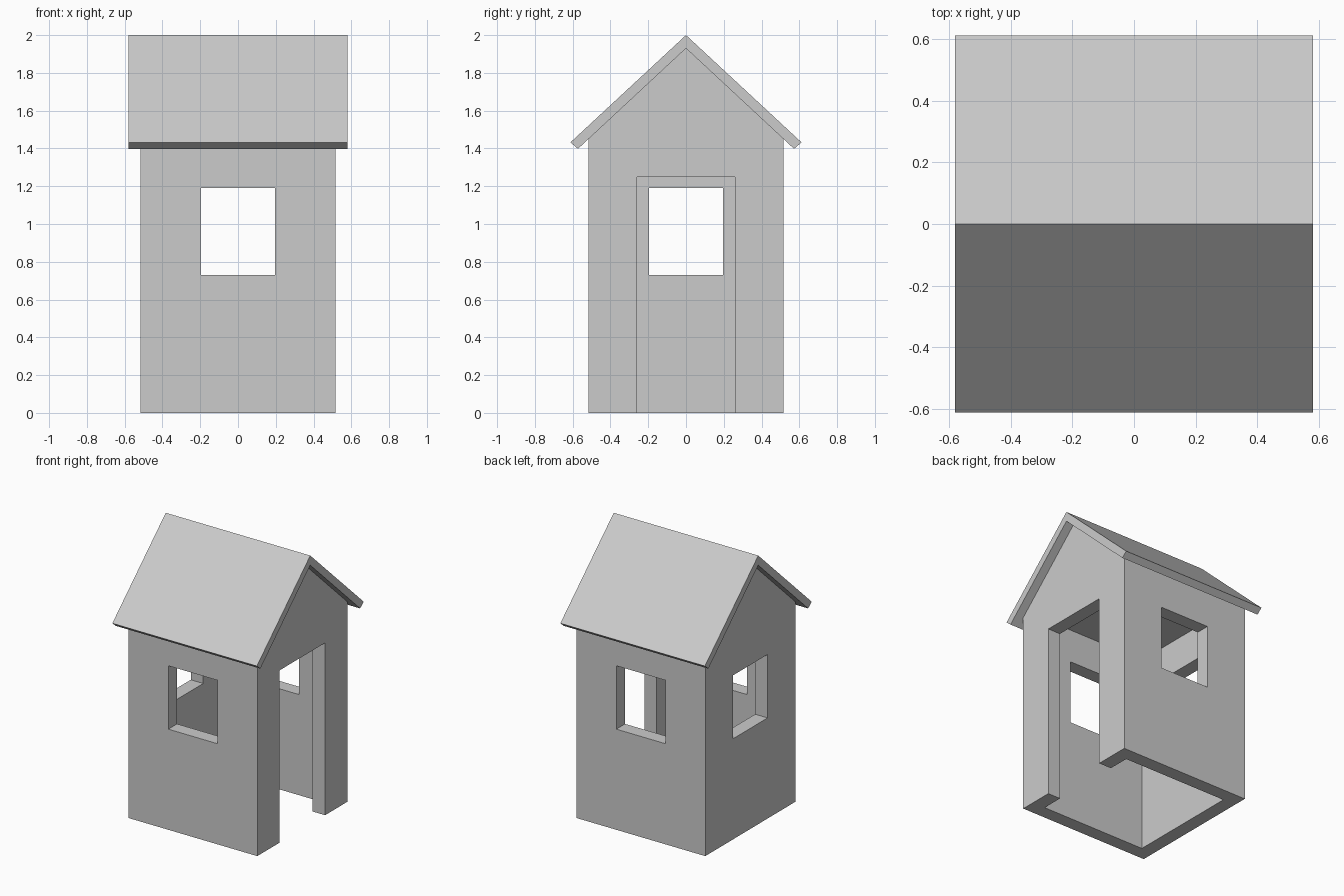
import bpy
import bmesh

default = bpy.data.objects.get("Cube")
if default:
    bpy.data.objects.remove(default, do_unlink=True)

grey = bpy.data.materials.new("plain_grey")
grey.use_nodes = True
colour = (0.6, 0.6, 0.6, 1)
grey.diffuse_color = colour
grey.node_tree.nodes["Principled BSDF"].inputs["Base Color"].default_value = colour

HALF = 0.517      # half width of the walls
WALL = 0.1        # wall thickness
CEILING = 1.43
ROOF_X = 0.58     # half length of the roof


def prism(name, profile, half_x):
    """Extrude a (y, z) profile along x, centred on x = 0."""
    bm = bmesh.new()
    face = bm.faces.new([bm.verts.new((-half_x, y, z)) for y, z in profile])
    moved = bmesh.ops.extrude_face_region(bm, geom=[face])["geom"]
    verts = [v for v in moved if isinstance(v, bmesh.types.BMVert)]
    bmesh.ops.translate(bm, verts=verts, vec=(2 * half_x, 0, 0))
    bmesh.ops.recalc_face_normals(bm, faces=bm.faces)
    mesh = bpy.data.meshes.new(name)
    bm.to_mesh(mesh)
    bm.free()
    mesh.materials.append(grey)
    obj = bpy.data.objects.new(name, mesh)
    bpy.context.collection.objects.link(obj)
    return obj


def cut(target, x0, x1, y0, y1, z0, z1):
    """Cut a box-shaped opening out of the target."""
    cutter = prism("cutter", [(y0, z0), (y1, z0), (y1, z1), (y0, z1)], (x1 - x0) / 2)
    cutter.location.x = (x0 + x1) / 2
    cutter.hide_render = True
    mod = target.modifiers.new("opening", 'BOOLEAN')
    mod.operation = 'DIFFERENCE'
    mod.solver = 'EXACT'
    mod.object = cutter
    bpy.context.view_layer.update()
    bpy.context.view_layer.objects.active = target
    bpy.ops.object.modifier_apply(modifier=mod.name)
    bpy.data.objects.remove(cutter, do_unlink=True)


# Walls with solid gable, open underneath
walls = prism("walls", [(-HALF, 0), (HALF, 0), (HALF, 1.45), (0, 1.93), (-HALF, 1.45)], HALF)
inner = HALF - WALL
cut(walls, -inner, inner, -inner, inner, -0.2, CEILING)

# Front and back windows, side window, doorway
cut(walls, -0.197, 0.197, -1, 1, 0.73, 1.19)
cut(walls, -1, 0, -0.197, 0.197, 0.73, 1.19)
cut(walls, 0, 1, -0.26, 0.26, -0.2, 1.25)

# Pitched roof with overhang
roof = prism("roof", [(0, 2), (0.612, 1.432), (0.572, 1.398), (0, 1.93),
                      (-0.572, 1.398), (-0.612, 1.432)], ROOF_X)
